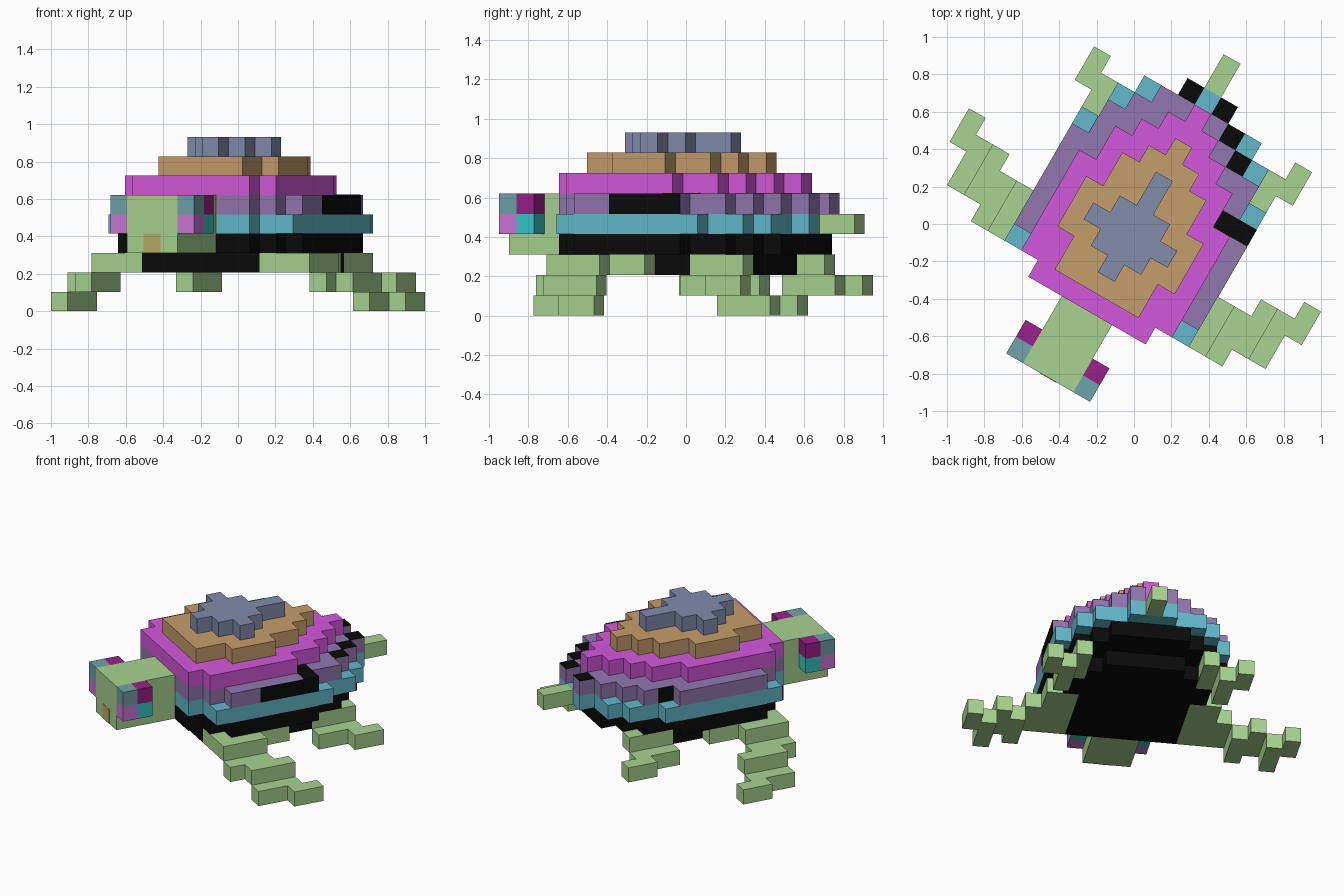
import bpy, bmesh, math
from mathutils import Matrix, Vector

if "Cube" in bpy.data.objects:
    bpy.data.objects.remove(bpy.data.objects["Cube"])

S = 0.10352                                   # edge length of one block
PLACE = Matrix.Translation((0.007, -0.0145, 0)) @ Matrix.Rotation(math.radians(-30), 4, 'Z') @ Matrix.Scale(S, 4)


def material(name, rgb):
    m = bpy.data.materials.new(name)
    lin = [((c / 255 + 0.055) / 1.055) ** 2.4 if c > 10 else c / 3294 for c in rgb]
    m.diffuse_color = (*lin, 1)
    m.use_nodes = True
    m.node_tree.nodes["Principled BSDF"].inputs["Base Color"].default_value = m.diffuse_color
    return m


GREEN = material("green", (168, 212, 145))
BLACK = material("black", (10, 10, 10))
CYAN = material("cyan", (98, 185, 202))
PURPLE = material("purple", (146, 120, 176))
MAGENTA = material("magenta", (212, 88, 220))
TAN = material("tan", (197, 157, 107))
SLATE = material("slate", (130, 140, 172))
TEAL = material("grey_teal", (112, 163, 168))
PLUM = material("plum", (155, 32, 138))
PINK = material("pink", (203, 120, 212))
TURQ = material("turquoise", (54, 200, 198))
OCHRE = material("ochre", (186, 172, 98))


def finish(name, bm, mat):
    bmesh.ops.remove_doubles(bm, verts=bm.verts, dist=1e-4)
    bmesh.ops.dissolve_limit(bm, angle_limit=0.01, verts=bm.verts, edges=bm.edges)
    bm.transform(PLACE)
    me = bpy.data.meshes.new(name)
    bm.to_mesh(me)
    bm.free()
    me.materials.append(mat)
    bpy.context.collection.objects.link(bpy.data.objects.new(name, me))


def blocks(name, cells, mat):
    """Closed hull around a set of unit blocks (u centred on integers)."""
    bm = bmesh.new()
    cells = set(cells)
    for c in cells:
        mid = Vector((c[0], c[1] + 0.5, c[2] + 0.5))
        for axis in range(3):
            for sign in (-1, 1):
                n = [0, 0, 0]
                n[axis] = sign
                if (c[0] + n[0], c[1] + n[1], c[2] + n[2]) in cells:
                    continue
                a, b = Vector((0, 0, 0)), Vector((0, 0, 0))
                a[(axis + 1) % 3] = 0.5
                b[(axis + 2) % 3] = 0.5 * sign
                p = mid + Vector(n) * 0.5
                bm.faces.new([bm.verts.new(p + q) for q in (-a - b, a - b, a + b, b - a)])
    finish(name, bm, mat)


def columns(layer, runs, sides=(-1, 1)):
    """Blocks from {u: (v start, v end)}, mirrored across u = 0."""
    return {(s * u, v, layer) for s in sides for u, (a, b) in runs.items() for v in range(a, b)}


def panels(name, boxes, mat):
    """Thin coloured plates from (min, max) corners."""
    bm = bmesh.new()
    for lo, hi in boxes:
        lo, hi = Vector(lo), Vector(hi)
        bmesh.ops.create_cube(bm, size=1, matrix=Matrix.Translation((lo + hi) / 2) @ Matrix.Diagonal((*(hi - lo), 1)))
    bm.transform(PLACE)
    me = bpy.data.meshes.new(name)
    bm.to_mesh(me)
    bm.free()
    me.materials.append(mat)
    bpy.context.collection.objects.link(bpy.data.objects.new(name, me))


# shell, one stepped layer at a time from the belly up
shell = [
    ("belly_plate", 2, BLACK, {0: (-4, 5), 1: (-4, 5), 2: (-4, 5), 3: (-4, 4), 4: (1, 3)}),
    ("shell_base", 3, BLACK, {0: (-5, 7), 1: (-5, 7), 2: (-5, 7), 3: (-5, 6), 4: (-4, 5), 5: (-3, 3)}),
    ("shell_rim", 4, CYAN, {0: (-5, 8), 1: (-5, 8), 2: (-5, 7), 3: (-5, 7), 4: (-4, 6), 5: (-4, 4)}),
    ("shell_lower", 5, PURPLE, {0: (-5, 7), 1: (-5, 8), 2: (-5, 7), 3: (-5, 6), 4: (-4, 5), 5: (-3, 3)}),
    ("shell_middle", 6, MAGENTA, {0: (-5, 7), 1: (-5, 6), 2: (-5, 5), 3: (-5, 4), 4: (-4, 2)}),
    ("shell_upper", 7, TAN, {0: (-4, 5), 1: (-4, 4), 2: (-4, 3), 3: (-2, 1)}),
    ("shell_cap", 8, SLATE, {0: (-3, 3), 1: (-2, 1), 2: (-1, 0)}),
]
for name, layer, mat, runs in shell:
    blocks(name, columns(layer, runs), mat)

# legs
for side, label in ((-1, "left"), (1, "right")):
    front = (columns(0, {9: (-3, 0), 10: (-1, 1)}, (side,))
             | columns(1, {7: (-4, -1), 8: (-3, 0)}, (side,))
             | columns(2, {4: (-4, 1), 5: (-4, 1), 6: (-4, -1)}, (side,)))
    blocks(f"front_leg_{label}", front, GREEN)
    back = columns(1, {5: (3, 6), 6: (5, 7)}, (side,)) | columns(2, {4: (3, 6)}, (side,))
    blocks(f"back_leg_{label}", back, GREEN)

# tail and head
blocks("tail", columns(4, {0: (8, 10)}), GREEN)
head = set()
for layer in (3, 4, 5):
    head |= columns(layer, {0: (-9, -5), 1: (-9, -5)})
blocks("head", head, GREEN)

# four-coloured eyes on both sides of the head
for label, v, layer, mat in (("upper_front", -9, 5, TEAL), ("upper_back", -8, 5, PLUM),
                             ("lower_front", -9, 4, PINK), ("lower_back", -8, 4, TURQ)):
    blocks("eye_" + label, columns(layer, {2: (v, v + 1)}), mat)

# mouth
e = 0.02
panels("mouth", [((-0.5, -9 - e, 3), (0.5, -9 + e, 4))], OCHRE)

# dark patches on the lower shell: block tops, then sides
spots = [(-1, 7), (1, 7), (2, 6), (3, 5), (4, 2), (5, 2)]
marks = [((u - 0.5, v, 6 - e), (u + 0.5, v + 1, 6 + e)) for u, v in spots]
marks += [((5.5 - e, -1, 5), (5.5 + e, 3, 6)), ((-4.5 - e, 3, 5), (-4.5 + e, 4, 6))]
panels("shell_markings", marks, BLACK)
